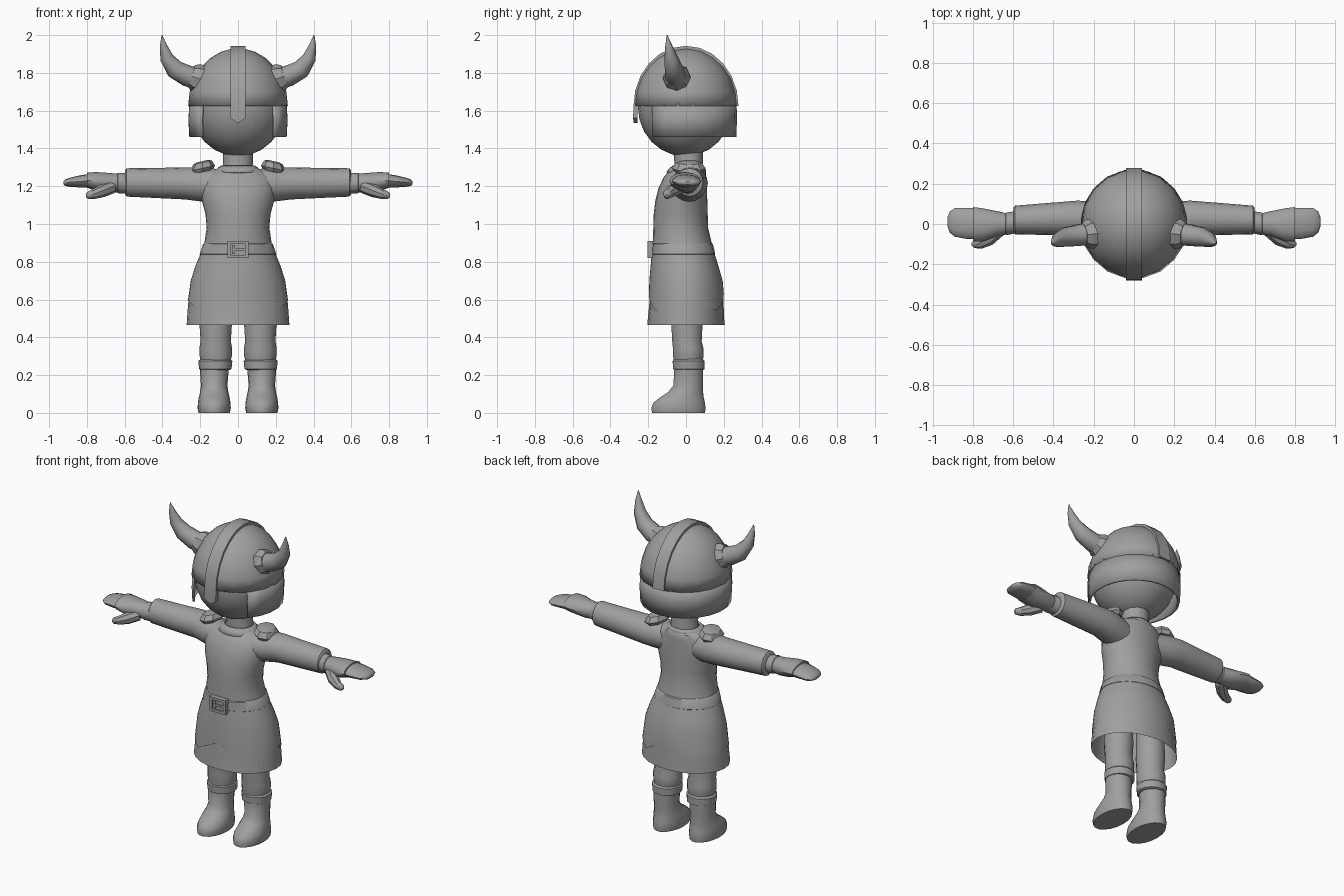
import bpy
import bmesh
from math import sin, cos, pi, radians
from mathutils import Vector

if "Cube" in bpy.data.objects:
    bpy.data.objects.remove(bpy.data.objects["Cube"])

GREY = (0.35, 0.35, 0.35, 1)
grey = bpy.data.materials.new("plain grey")
grey.diffuse_color = GREY
grey.use_nodes = True
grey.node_tree.nodes["Principled BSDF"].inputs["Base Color"].default_value = GREY


def finish(name, bm, mirror=False, thick=0, angle=40):
    """Turn a bmesh into a smooth shaded object."""
    bmesh.ops.recalc_face_normals(bm, faces=bm.faces)
    mesh = bpy.data.meshes.new(name)
    bm.to_mesh(mesh)
    bm.free()
    mesh.materials.append(grey)
    ob = bpy.data.objects.new(name, mesh)
    bpy.context.collection.objects.link(ob)
    bpy.ops.object.select_all(action="DESELECT")
    ob.select_set(True)
    bpy.context.view_layer.objects.active = ob
    bpy.ops.object.shade_smooth_by_angle(angle=radians(angle))
    if thick:
        ob.modifiers.new("thickness", "SOLIDIFY").thickness = thick
    if mirror:
        ob.modifiers.new("mirror", "MIRROR")
    return ob


def skin(name, rings, closed=True, caps=True, **options):
    """Join rings of points into one surface."""
    bm = bmesh.new()
    rows = [[bm.verts.new(p) for p in ring] for ring in rings]
    n = len(rows[0])
    for a, b in zip(rows, rows[1:]):
        for i in range(n if closed else n - 1):
            j = (i + 1) % n
            bm.faces.new((a[i], a[j], b[j], b[i]))
    if caps:
        bm.faces.new(rows[0])
        bm.faces.new(rows[-1])
    return finish(name, bm, **options)


def ellipse(centre, u, v, n):
    return [centre + u * cos(2 * pi * i / n) + v * sin(2 * pi * i / n) for i in range(n)]


def upright(name, table, x=0, n=20, **options):
    """Loft along z; rows are z, y centre, x radius, y radius."""
    skin(name, [ellipse(Vector((x, y, z)), Vector((rx, 0, 0)), Vector((0, ry, 0)), n)
                for z, y, rx, ry in table], **options)


def sideways(name, table, n=12, **options):
    """Loft along x; rows are x, y centre, z centre, y radius, z radius."""
    skin(name, [ellipse(Vector((x, y, z)), Vector((0, ry, 0)), Vector((0, 0, rz)), n)
                for x, y, z, ry, rz in table], mirror=True, **options)


def tube(name, points, radii, n=8, **options):
    """Loft circles along a bent path."""
    pts = [Vector(p) for p in points]
    rings = []
    for i, p in enumerate(pts):
        d = (pts[min(i + 1, len(pts) - 1)] - pts[max(i - 1, 0)]).normalized()
        u = d.cross(Vector((0, 1, 0))).normalized()
        rings.append(ellipse(p, u * radii[i], d.cross(u) * radii[i], n))
    skin(name, rings, mirror=True, **options)


def ball(name, centre, size, n=16, **options):
    bm = bmesh.new()
    bmesh.ops.create_uvsphere(bm, u_segments=n, v_segments=n // 2 + 2, radius=1)
    bmesh.ops.scale(bm, vec=size, verts=bm.verts)
    bmesh.ops.translate(bm, vec=centre, verts=bm.verts)
    finish(name, bm, **options)


def box(name, centre, size):
    bm = bmesh.new()
    bmesh.ops.create_cube(bm, size=1)
    bmesh.ops.scale(bm, vec=size, verts=bm.verts)
    bmesh.ops.translate(bm, vec=centre, verts=bm.verts)
    finish(name, bm)


# Head and neck
ball("head", (0, -0.005, 1.62), (0.25, 0.25, 0.262), n=20)
upright("neck", [(1.24, 0.015, 0.1, 0.085), (1.31, 0.015, 0.078, 0.075), (1.42, 0.01, 0.08, 0.08)], n=12)

# Helmet dome
RIM, TALL = 1.625, 0.305
dome = [(RIM + TALL * sin(a), 0, 0.264 * cos(a), 0.272 * cos(a))
        for a in [radians(d) for d in (0, 14, 28, 42, 56, 70, 82, 89)]]
upright("helmet_dome", dome, n=18, caps=False, thick=0.012)

# Cheek and neck guard, open at the face
steps = [radians(-42 + 264 * i / 16) for i in range(17)]
guard = [[Vector((rx * cos(a), ry * sin(a), z)) for a in steps]
         for z, rx, ry in ((1.46, 0.26, 0.266), (1.55, 0.265, 0.27), (1.635, 0.26, 0.268))]
skin("helmet_guard", guard, closed=False, caps=False, thick=0.014)

# Crest band running down into the nose guard
path = [(-0.277, 1.535, 0.004), (-0.28, 1.56, 0.04)]
path += [(-0.278 * cos(a), RIM + 0.318 * sin(a), 0.04) for a in [radians(15 * i) for i in range(13)]]
crest = []
for i, (y, z, w) in enumerate(path):
    out = Vector((0, y, max(z - RIM, 0))).normalized() * 0.022
    p = Vector((0, y, z))
    crest.append([p + Vector((-w, 0, 0)), p + Vector((w, 0, 0)),
                  p + Vector((w, 0, 0)) - out, p + Vector((-w, 0, 0)) - out])
skin("crest_and_nose_guard", crest, angle=32)

# Horns with stepped base rings
tube("horns", [(0.2, -0.045, 1.765), (0.27, -0.055, 1.785), (0.335, -0.065, 1.82),
               (0.378, -0.08, 1.88), (0.395, -0.092, 1.945), (0.403, -0.1, 2.0)],
     (0.058, 0.056, 0.05, 0.036, 0.019, 0.002), n=10)
tube("horn_rings", [(0.19, -0.045, 1.765), (0.228, -0.05, 1.777), (0.25, -0.053, 1.785)],
     (0.076, 0.073, 0.058), angle=30)

# Tunic body
skirt = [(0.84, 0.195, -0.015, 0.163), (0.78, 0.221, -0.008, 0.175),
         (0.7, 0.246, 0.0, 0.19), (0.6, 0.262, 0.003, 0.195)]
body = [(1.3, 0.085, 0.012, 0.08), (1.285, 0.14, 0.01, 0.095), (1.25, 0.19, -0.005, 0.112),
        (1.19, 0.2, -0.018, 0.128), (1.12, 0.19, -0.025, 0.138), (1.05, 0.172, -0.028, 0.143),
        (0.98, 0.166, -0.028, 0.145), (0.9, 0.178, -0.02, 0.156)] + skirt
hem = [(0.5, 0.27, 0, 0.202), (0.465, 0.272, 0, 0.205)]
upright("tunic", [(z, y, rx, ry) for z, rx, y, ry in body + hem], n=24, caps=False)
upright("collar", [(1.275, 0.0, 0.125, 0.105), (1.298, 0.008, 0.107, 0.093),
                   (1.31, 0.012, 0.088, 0.08)], caps=False, thick=0.008)

# Over skirt with a zigzag hem
N = 48


def hem_height(i):
    turn = abs((i * 360 / N + 90) % 360 - 180)
    turn = min(turn, 180 - turn)
    return 0.63 - 0.09 * turn / 37.5 if turn < 37.5 else 0.54 + 0.06 * (turn - 37.5) / 52.5


def skirt_ring(rows):
    return [Vector(((rx + 0.004) * cos(2 * pi * i / N), y + (ry + 0.004) * sin(2 * pi * i / N), z))
            for i, (z, rx, y, ry) in enumerate(rows)]


over = [skirt_ring([row] * N) for row in skirt[:3]]
over.append(skirt_ring([(hem_height(i), 0.257 + (0.63 - hem_height(i)) * 0.1, 0.002,
                         0.194 + (0.63 - hem_height(i)) * 0.06) for i in range(N)]))
skin("zigzag_over_skirt", over, caps=False)

# Belt and buckle
upright("belt", [(0.835, -0.015, 0.197, 0.164), (0.84, -0.015, 0.203, 0.17),
                 (0.893, -0.02, 0.185, 0.163), (0.898, -0.02, 0.178, 0.156)], n=24, caps=False)
for name, side in (("buckle_left", 1), ("buckle_right", -1)):
    box(name, (side * 0.047, -0.19, 0.865), (0.016, 0.03, 0.09))
for name, z in (("buckle_top", 0.902), ("buckle_bottom", 0.828)):
    box(name, (0, -0.19, z), (0.11, 0.03, 0.016))
box("buckle_plate", (0, -0.184, 0.865), (0.08, 0.02, 0.06))
box("buckle_strap_end", (-0.025, -0.192, 0.865), (0.016, 0.02, 0.05))
box("buckle_prong", (0.005, -0.194, 0.865), (0.07, 0.02, 0.012))

# Sleeves and shoulder pads
sideways("sleeves", [(0.1, 0.0, 1.2, 0.09, 0.09), (0.2, 0.018, 1.21, 0.094, 0.09),
                     (0.28, 0.03, 1.215, 0.086, 0.085), (0.42, 0.025, 1.217, 0.08, 0.08),
                     (0.59, 0.02, 1.22, 0.071, 0.075), (0.597, 0.02, 1.22, 0.062, 0.066)], n=16)
skin("shoulder_pads", [ellipse(Vector((0.188, 0.015, z)), Vector((r, 0, -0.22 * r)),
                               Vector((0, 1.35 * r, 0)), 8)
                       for z, r in ((1.275, 0.055), (1.295, 0.066), (1.325, 0.05), (1.333, 0.03))],
     mirror=True, angle=30)

# Mitten gloves
sideways("glove_cuffs", [(0.585, 0.01, 1.215, 0.055, 0.056), (0.635, 0.0, 1.217, 0.056, 0.054),
                         (0.64, 0.0, 1.217, 0.048, 0.048)])
sideways("hands", [(0.62, 0.0, 1.217, 0.05, 0.048), (0.68, 0.002, 1.218, 0.062, 0.052),
                   (0.75, -0.004, 1.225, 0.082, 0.05), (0.8, -0.002, 1.232, 0.086, 0.04)])
sideways("fingers", [(0.76, 0.0, 1.23, 0.078, 0.037), (0.83, 0.003, 1.226, 0.077, 0.033),
                     (0.89, 0.008, 1.221, 0.071, 0.024), (0.915, 0.01, 1.219, 0.052, 0.017),
                     (0.925, 0.01, 1.218, 0.025, 0.008)])
tube("thumbs", [(0.67, -0.03, 1.195), (0.72, -0.075, 1.175), (0.765, -0.098, 1.158),
                (0.795, -0.1, 1.15), (0.805, -0.1, 1.148)], (0.035, 0.034, 0.026, 0.019, 0.008))

# Trousers, leg cuffs and boots
upright("trousers", [(0.75, 0.0, 0.08, 0.08), (0.47, 0.005, 0.086, 0.085), (0.38, 0.005, 0.08, 0.08),
                     (0.34, 0.012, 0.087, 0.083), (0.3, 0.012, 0.085, 0.083),
                     (0.25, 0.012, 0.074, 0.074)], x=0.118, n=14, mirror=True)
upright("leg_cuffs", [(0.226, 0.015, 0.074, 0.074), (0.232, 0.015, 0.086, 0.086),
                      (0.275, 0.014, 0.09, 0.087), (0.285, 0.014, 0.078, 0.078)],
        x=0.12, n=14, mirror=True)
upright("boots", [(0, -0.04, 0.083, 0.142), (0.025, -0.04, 0.088, 0.146), (0.055, -0.036, 0.086, 0.138),
                  (0.085, -0.02, 0.081, 0.115), (0.11, -0.002, 0.075, 0.094),
                  (0.145, 0.012, 0.07, 0.08), (0.235, 0.014, 0.077, 0.077)],
        x=0.126, n=18, mirror=True, angle=50)
